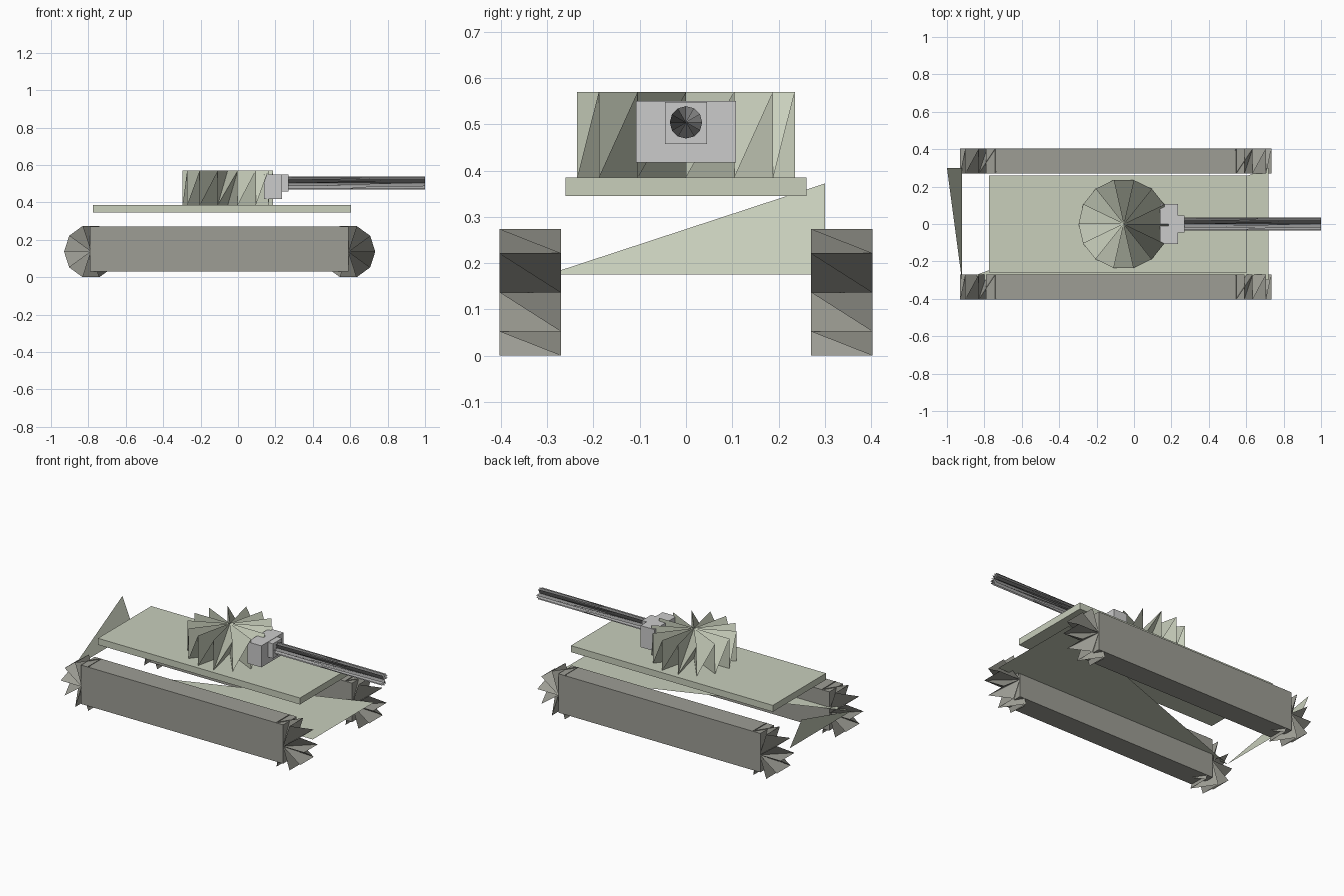
import bpy, math
from mathutils import Vector

if "Cube" in bpy.data.objects:
    bpy.data.objects.remove(bpy.data.objects["Cube"])


def material(name, rgb):
    m = bpy.data.materials.new(name)
    m.diffuse_color = (*rgb, 1)
    m.use_nodes = True
    m.node_tree.nodes["Principled BSDF"].inputs["Base Color"].default_value = m.diffuse_color
    return m


GREEN = material("olive", (0.58, 0.62, 0.50))
DARK = material("track_grey", (0.34, 0.34, 0.30))
STEEL = material("gun_grey", (0.34, 0.34, 0.34))


def mesh_object(name, verts, faces, mat=None):
    me = bpy.data.meshes.new(name)
    me.from_pydata(verts, [], faces)
    me.update()
    ob = bpy.data.objects.new(name, me)
    bpy.context.collection.objects.link(ob)
    if mat:
        me.materials.append(mat)
    return ob


def box(name, lo, hi, mat=None):
    lo, hi = Vector(lo), Vector(hi)
    bpy.ops.mesh.primitive_cube_add(size=1, location=(lo + hi) / 2)
    ob = bpy.context.object
    ob.name = name
    ob.scale = hi - lo
    if mat:
        ob.data.materials.append(mat)
    return ob


def star_drum(name, start, end, u, v, radius, sides, mat):
    """Drum with a zigzag rim: both end centres fan out to the folded edge."""
    start, end, u, v = map(Vector, (start, end, u, v))
    verts = []
    for i in range(sides):
        a = math.tau * i / sides
        offset = radius * (math.cos(a) * u + math.sin(a) * v)
        verts += [start + offset, end + offset]
    n = len(verts)
    verts += [start, end]
    faces = []
    for k in range(n):
        nxt = (k + 1) % n
        faces += [(n, nxt, k), (n + 1, k, nxt)]
    return mesh_object(name, verts, faces, mat)


X, Y, Z = (1, 0, 0), (0, 1, 0), (0, 0, 1)

# Running gear on both sides: long track block with a toothed wheel at each end
for side, s in (("right", -1), ("left", 1)):
    y0, y1 = sorted((s * 0.27, s * 0.403))
    box(f"{side}_track", (-0.79, y0, 0.03), (0.59, y1, 0.27), DARK)
    for place, x in (("rear", -0.786), ("front", 0.59)):
        star_drum(f"{side}_{place}_wheel", (x, y0, 0.137), (x, y1, 0.137),
                  X, Z, 0.144, 10, DARK)

# Open hull: triangular floor plate and sloping triangular tail plate
mesh_object("hull_floor", [(-0.92, -0.3, 0.175), (0.72, -0.3, 0.175),
                           (0.72, 0.3, 0.175)], [(0, 1, 2)], GREEN)
mesh_object("tail_plate", [(-0.92, -0.3, 0.175), (-0.92, 0.3, 0.175),
                           (-1.0, 0.3, 0.372)], [(0, 1, 2)], GREEN)

# Deck and turret
box("deck", (-0.775, -0.26, 0.345), (0.605, 0.26, 0.385), GREEN)
star_drum("turret", (-0.055, 0, 0.57), (-0.055, 0, 0.385), X, Y, 0.241, 14, GREEN)

# Gun mount and barrel
box("gun_mount", (0.14, -0.108, 0.417), (0.235, 0.108, 0.55))
box("gun_collar", (0.235, -0.045, 0.457), (0.27, 0.045, 0.548))
star_drum("barrel", (0.265, 0, 0.504), (1.0, 0, 0.504), Y, Z, 0.035, 12, STEEL)
